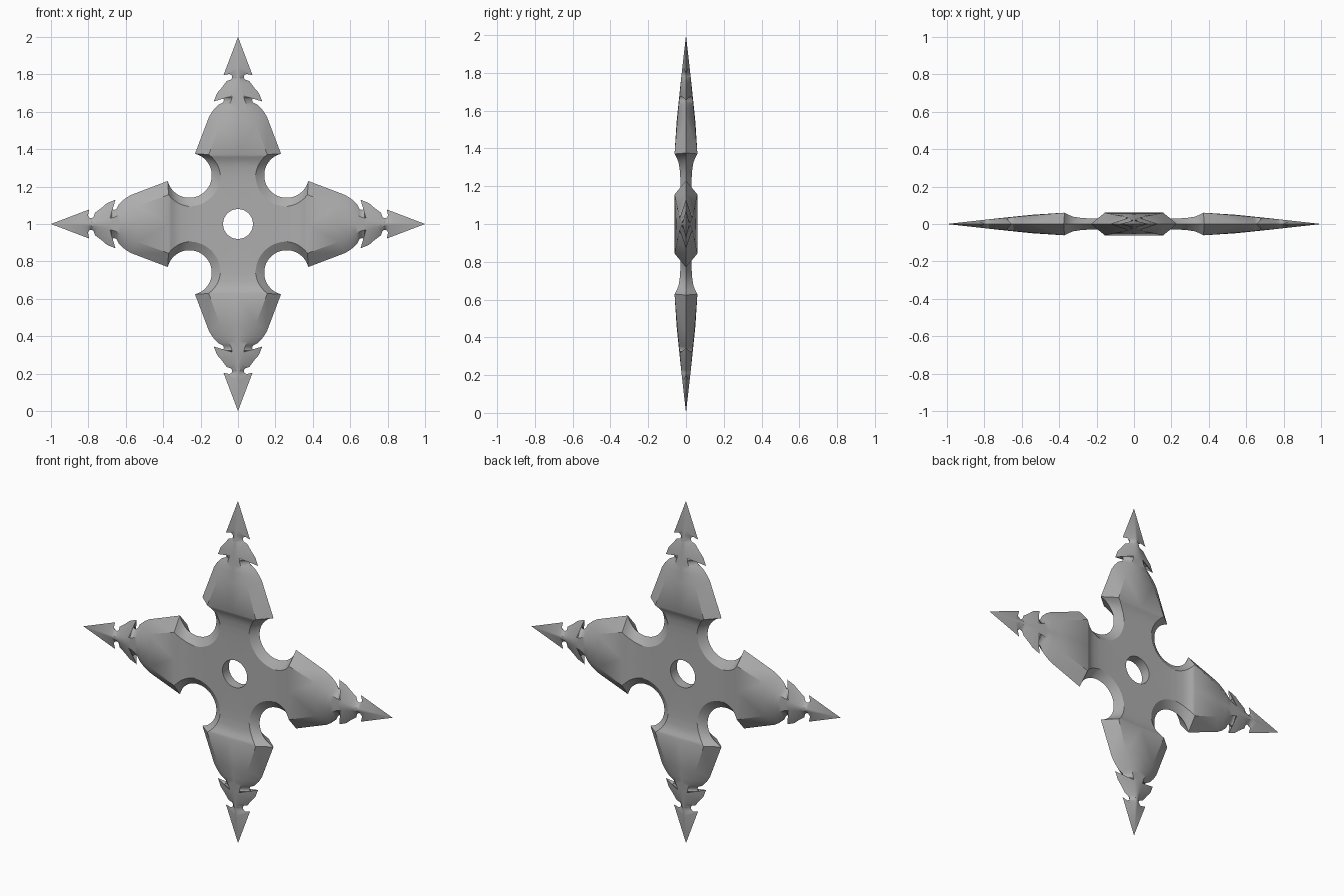
import bpy, bmesh
from math import sin, cos, radians

if "Cube" in bpy.data.objects:
    bpy.data.objects.remove(bpy.data.objects["Cube"])

# half thickness along an arm, and ridge half width along the blade
THICK = [(0.0, .029), (.22, .029), (.28, .032), (.33, .04), (.355, .052),
         (.374, .062), (.55, .049), (.75, .028), (1.0, 0.0)]
RIDGE = [(.372, .155), (.54, .095), (.66, .036), (.79, .008), (1.0, 0.0)]


def lerp(table, r):
    for (a, va), (b, vb) in zip(table, table[1:]):
        if r <= b:
            return va + (vb - va) * max(0, r - a) / (b - a)
    return table[-1][1]


# barbed edge, tip to shoulder: (half width, radius, radius of matching ridge point)
BLADE = [(0, 1.0, 1.0), (.078, .795, .835), (.045, .803, .81), (.033, .795, .795),
         (.031, .782, .782), (.038, .772, .77), (.06, .765, .745), (.09, .725, .715),
         (.112, .70, .70), (.13, .655, .685), (.092, .679, .675), (.08, .676, .668),
         (.075, .663, .66), (.08, .65, .648), (.108, .635, .63), (.135, .605, .60),
         (.155, .573, .54)]

# each row holds points (w, height, r): edge, ridge, middle, optional hole wall
rows = []
for w, r, rr in BLADE:
    h = lerp(THICK, rr)
    rows.append([(w, 0, r), (lerp(RIDGE, rr), h * .95, rr), (0, h, rr)])

# round gullet between arms, then the hub out to the diagonal
C, STEPS, SPLIT = .26, 12, 8
for k in range(STEPS + 1):
    t = k / STEPS
    ao = radians(104.6 + 120.4 * t)
    ai = radians(133 + 92 * t)
    ri = .152 + .014 * min(1, t * 2)
    edge = (C + .12 * cos(ao), 0, C + .12 * sin(ao))
    iw, ir = C + ri * cos(ai), C + ri * sin(ai)
    h = lerp(THICK, ir)
    ridge = (iw, h, ir)
    if k <= SPLIT:
        rows.append([edge, ridge, (0, h, ir)])
    if k >= SPLIT:
        a = radians(90 - 45 * (k - SPLIT) / (STEPS - SPLIT))
        hw, hr = .08 * cos(a), .08 * sin(a)
        rows.append([edge, ridge, (hw, .029, hr), (hw, 0, hr)])

bm = bmesh.new()


def add_sector(turn, sx, sy):
    """One sixteenth of the star: half an arm, one face side."""
    c, s = [(1, 0), (0, 1), (-1, 0), (0, -1)][turn]

    def place(p):
        x, z = p[0] * sx, p[2]
        return (round(c * x - s * z, 5), round(p[1] * sy, 5), round(1 + s * x + c * z, 5))

    for a, b in zip(rows, rows[1:]):
        for i in range(min(len(a), len(b)) - 1):
            pts = []
            for p in (a[i], a[i + 1], b[i + 1], b[i]):
                q = place(p)
                if q not in pts:
                    pts.append(q)
            if len(pts) > 2:
                bm.faces.new([bm.verts.new(q) for q in pts])


for turn in range(4):
    for sx in (1, -1):
        for sy in (1, -1):
            add_sector(turn, sx, sy)

bmesh.ops.remove_doubles(bm, verts=bm.verts, dist=1e-4)
bmesh.ops.recalc_face_normals(bm, faces=bm.faces)

mesh = bpy.data.meshes.new("throwing_star")
bm.to_mesh(mesh)
bm.free()
star = bpy.data.objects.new("throwing_star", mesh)
bpy.context.collection.objects.link(star)

# dark steel
steel = bpy.data.materials.new("steel")
steel.diffuse_color = (.42, .42, .42, 1)
steel.use_nodes = True
steel.node_tree.nodes["Principled BSDF"].inputs["Base Color"].default_value = steel.diffuse_color
mesh.materials.append(steel)

bpy.context.view_layer.objects.active = star
star.select_set(True)
bpy.ops.object.shade_smooth_by_angle(angle=radians(32))
